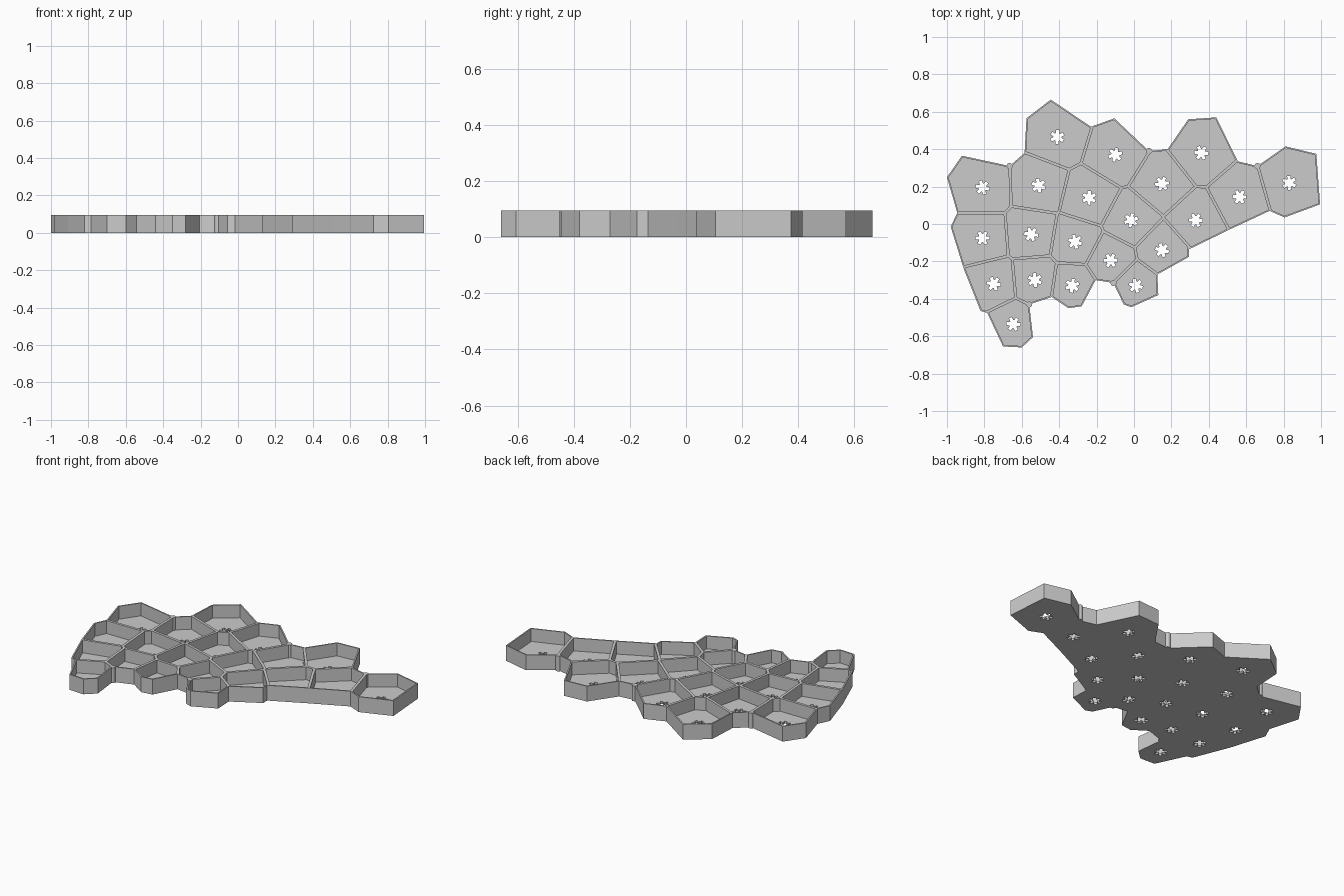
import bpy, bmesh
from math import cos, sin, pi, atan2
from mathutils import Vector

HEIGHT, FLOOR, HALF_WALL = 0.095, 0.015, 0.008

if "Cube" in bpy.data.objects:
    bpy.data.objects.remove(bpy.data.objects["Cube"], do_unlink=True)

grey = bpy.data.materials.new("plain grey")
grey.use_nodes = True
colour = (0.6, 0.6, 0.6, 1)
grey.diffuse_color = colour
grey.node_tree.nodes["Principled BSDF"].inputs["Base Color"].default_value = colour


def points(xs, ys):
    return [Vector((x / 100, y / 100)) for x, y in zip(xs, ys)]


# Cell centres; walls run halfway between neighbouring centres
sites = points(
    (-41, -10, 36, 83, 56.5, 15, 33, 15, -1.5, -24, -51, -81, -81, -55, -31.5, -12.5, 1, -33, -53, -75, -64.5),
    (46.5, 37, 38, 22, 14.5, 21.5, 2, -14, 2, 14, 20.5, 19.5, -7.5, -5.5, -9.5, -19.5, -33, -33, -30, -32, -53.5))

# Outer outline, clockwise from the left
outline = points(
    (-100, -92, -66.5, -58.5, -57.5, -44.5, -23, -10.5, 8, 18, 29, 44, 55.5, 66, 81, 97.5, 99.5, 80.5,
     72.5, 51, 29.5, 29.5, 12.5, 13, -1.5, -5.5, -11, -20.5, -28, -35, -44, -56, -54, -60, -70, -78.5,
     -82, -91, -98, -94.5),
    (25, 36.5, 31, 38, 56.5, 66.5, 52, 56.5, 39, 40, 56, 57, 33.5, 31, 41.5, 37.5, 10.5, 3.5,
     7, -3, -13.5, -17.5, -27, -38, -44.5, -43, -31.5, -30, -44, -45, -39, -43, -60.5, -66, -65.5, -47.5,
     -46.5, -24, -1.5, 6))


def clip(poly, origin, normal):
    """Keep the part of a convex polygon behind a line."""
    out = []
    for a, b in zip(poly, poly[1:] + poly[:1]):
        da, db = (a - origin).dot(normal), (b - origin).dot(normal)
        if da <= 0:
            out.append(a)
        if da * db < 0:
            out.append(a.lerp(b, da / (da - db)))
    return out


def pocket(site):
    """Inside of one cell, inset by half a wall."""
    poly = [Vector(p) for p in ((-2, -2), (2, -2), (2, 2), (-2, 2))]
    for other in sites:
        if other != site:
            n = (other - site).normalized()
            poly = clip(poly, (site + other) / 2 - n * HALF_WALL, n)
    for a, b in zip(outline, outline[1:] + outline[:1]):
        middle = (a + b) / 2
        if min(sites, key=lambda s: (s - middle).length) == site:
            n = Vector((a.y - b.y, b.x - a.x)).normalized()
            poly = clip(poly, middle - n * HALF_WALL, n)
    return poly


def star(site, turn):
    """Six-toothed drain hole."""
    ring = []
    for k in range(6):
        for radius, da in ((0.022, -0.4), (0.038, -0.22), (0.038, 0.22), (0.022, 0.4)):
            a = turn + k * pi / 3 + da
            ring.append(site + Vector((cos(a), sin(a))) * radius)
    return ring


def prisms(name, polys, low, high):
    bm = bmesh.new()
    for poly in polys:
        face = bm.faces.new([bm.verts.new((p.x, p.y, low)) for p in poly])
        moved = bmesh.ops.extrude_face_region(bm, geom=[face])["geom"]
        verts = [v for v in moved if isinstance(v, bmesh.types.BMVert)]
        bmesh.ops.translate(bm, verts=verts, vec=(0, 0, high - low))
    bmesh.ops.recalc_face_normals(bm, faces=bm.faces)
    mesh = bpy.data.meshes.new(name)
    bm.to_mesh(mesh)
    bm.free()
    mesh.materials.append(grey)
    obj = bpy.data.objects.new(name, mesh)
    bpy.context.collection.objects.link(obj)
    return obj


def cut(target, tool):
    mod = target.modifiers.new(tool.name, "BOOLEAN")
    mod.operation, mod.solver, mod.object = "DIFFERENCE", "EXACT", tool
    bpy.context.view_layer.objects.active = target
    bpy.ops.object.modifier_apply(modifier=mod.name)
    bpy.data.objects.remove(tool, do_unlink=True)


# Tray: solid outline with a pocket and a drain hole per cell
tray = prisms("cell_tray", [outline], 0, HEIGHT)
cells = [pocket(s) for s in sites]
cut(tray, prisms("pockets", cells, FLOOR, HEIGHT + 0.1))

holes = []
for site, cell in zip(sites, cells):
    edge = max((b - a for a, b in zip(cell, cell[1:] + cell[:1])), key=lambda e: e.length)
    holes.append(star(site, atan2(edge.y, edge.x)))
cut(tray, prisms("drain_holes", holes, -0.1, FLOOR + 0.03))

# Round posts at the deep inner corners of the outline
for i in (2, 8, 13, 26, 31):
    ring = [outline[i] + Vector((cos(k * pi / 8), sin(k * pi / 8))) * 0.016 for k in range(16)]
    prisms("corner_post", [ring], 0, HEIGHT)
